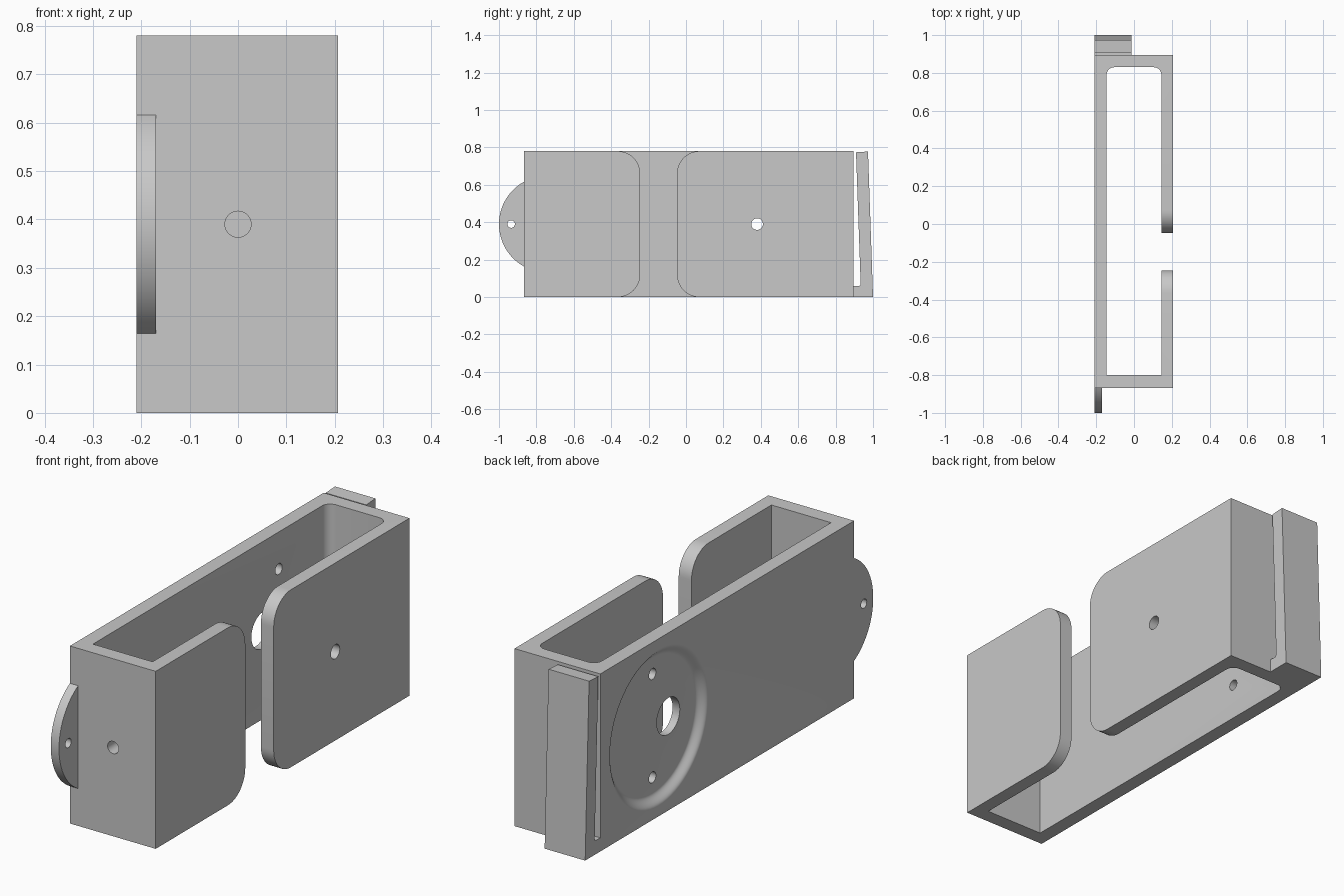
import bpy, bmesh
from math import sin, cos, pi, radians, asin

if "Cube" in bpy.data.objects:
    bpy.data.objects.remove(bpy.data.objects["Cube"])

grey = bpy.data.materials.new("plain grey")
grey.use_nodes = True
grey.diffuse_color = (0.58, 0.58, 0.58, 1)
grey.node_tree.nodes["Principled BSDF"].inputs["Base Color"].default_value = (0.58, 0.58, 0.58, 1)

HEIGHT, MID = 0.78, 0.39
LEFT, RIGHT, FRONT, BACK = -0.21, 0.207, -0.867, 0.895


def arc(u, v, r, start, end, steps=12):
    """Points on an arc, angles in degrees."""
    angles = [radians(start + (end - start) * i / steps) for i in range(steps + 1)]
    return [(u + r * cos(a), v + r * sin(a)) for a in angles]


def circle(u, v, r, steps=32):
    return arc(u, v, r, 0, 360, steps)[:-1]


def place(axis, u, v, w):
    return {"x": (w, u, v), "y": (u, w, v), "z": (u, v, w)}[axis]


def loft(name, axis, sections):
    """Solid through (outline, position) sections along an axis."""
    bm = bmesh.new()
    rings = [[bm.verts.new(place(axis, u, v, w)) for u, v in outline] for outline, w in sections]
    for a, b in zip(rings, rings[1:]):
        for i in range(len(a)):
            j = (i + 1) % len(a)
            bm.faces.new((a[i], a[j], b[j], b[i]))
    bm.faces.new(rings[0])
    bm.faces.new(rings[-1])
    bmesh.ops.recalc_face_normals(bm, faces=bm.faces)
    mesh = bpy.data.meshes.new(name)
    bm.to_mesh(mesh)
    bm.free()
    mesh.materials.append(grey)
    obj = bpy.data.objects.new(name, mesh)
    bpy.context.collection.objects.link(obj)
    return obj


def prism(name, axis, outline, lo, hi):
    return loft(name, axis, [(outline, lo), (outline, hi)])


def cut(obj, cutters):
    """Subtract the cutters, bake the result and remove the cutters."""
    for cutter in cutters:
        cutter.hide_render = True
        mod = obj.modifiers.new("cut", "BOOLEAN")
        mod.operation, mod.solver, mod.object = "DIFFERENCE", "EXACT", cutter
    bpy.context.view_layer.update()
    baked = bpy.data.meshes.new_from_object(obj.evaluated_get(bpy.context.evaluated_depsgraph_get()))
    obj.modifiers.clear()
    obj.data = baked
    for cutter in cutters:
        bpy.data.objects.remove(cutter)


# Main housing block
housing = prism("housing", "z", [(LEFT, FRONT), (RIGHT, FRONT), (RIGHT, BACK), (LEFT, BACK)], 0, HEIGHT)

# Open cavity with rounded rear corners
cavity_outline = ([(-0.145, -0.80), (0.145, -0.80)]
                  + arc(0.105, 0.79, 0.04, 0, 90, 8) + arc(-0.105, 0.79, 0.04, 90, 180, 8))

# Gap between the two side flaps, flared by their rounded corners
r, a, b = 0.12, -0.365, 0.072
gap_outline = (arc(a, HEIGHT - r, r, 90, 0) + arc(a, r, r, 0, -90) + [(a, -0.05), (b, -0.05)]
               + arc(b, r, r, 270, 180) + arc(b, HEIGHT - r, r, 180, 90)
               + [(b, HEIGHT + 0.05), (a, HEIGHT + 0.05)])

# Shallow round recess with a softly curved rim
dish_y, depth = 0.49, 0.03
rim = [(circle(dish_y, MID, 0.345, 72), LEFT - 0.03)]
for i in range(11):
    t = i / 10
    rim.append((circle(dish_y, MID, 0.345 - 0.05 * t, 72), LEFT + depth * (1 - cos(pi * t)) / 2))

cut(housing, [
    prism("cavity", "z", cavity_outline, -0.1, HEIGHT + 0.1),
    prism("gap", "x", gap_outline, 0.1, 0.3),
    loft("recess", "x", rim),
    prism("shaft_hole", "x", circle(0.38, MID, 0.08, 40), -0.3, -0.05),
    prism("flap_hole", "x", circle(0.38, MID, 0.031), 0.05, 0.3),
    prism("front_hole", "y", circle(0, MID, 0.027), -0.95, -0.7),
] + [prism("screw_hole", "x", circle(dish_y, MID + s * 0.227, 0.024), -0.3, -0.05) for s in (-1, 1)])

# Rounded mounting tab with a hole
radius = 0.2585
half = asin(0.226 / radius) * 180 / pi
tab_outline = (arc(radius - 1, MID, radius, 180 - half, 180 + half, 32)
               + [(FRONT + 0.02, MID - 0.226), (FRONT + 0.02, MID + 0.226)])
tab = prism("mounting_tab", "x", tab_outline, LEFT, -0.17)
cut(tab, [prism("tab_hole", "x", circle(-0.935, MID, 0.02), -0.3, -0.1)])

# Leaning spring clip joined to the rear wall at its foot
clip_outline = [(BACK, 0), (1.0, 0), (0.973, 0.778), (0.909, 0.774),
                (0.934, 0.068), (0.928, 0.06), (BACK, 0.06)]
clip = prism("rear_clip", "x", clip_outline, LEFT, -0.013)

# Smooth the curved surfaces, keep the edges crisp
bpy.ops.object.select_all(action="DESELECT")
for obj in (housing, tab, clip):
    obj.select_set(True)
bpy.context.view_layer.objects.active = housing
bpy.ops.object.shade_smooth_by_angle(angle=radians(30))
